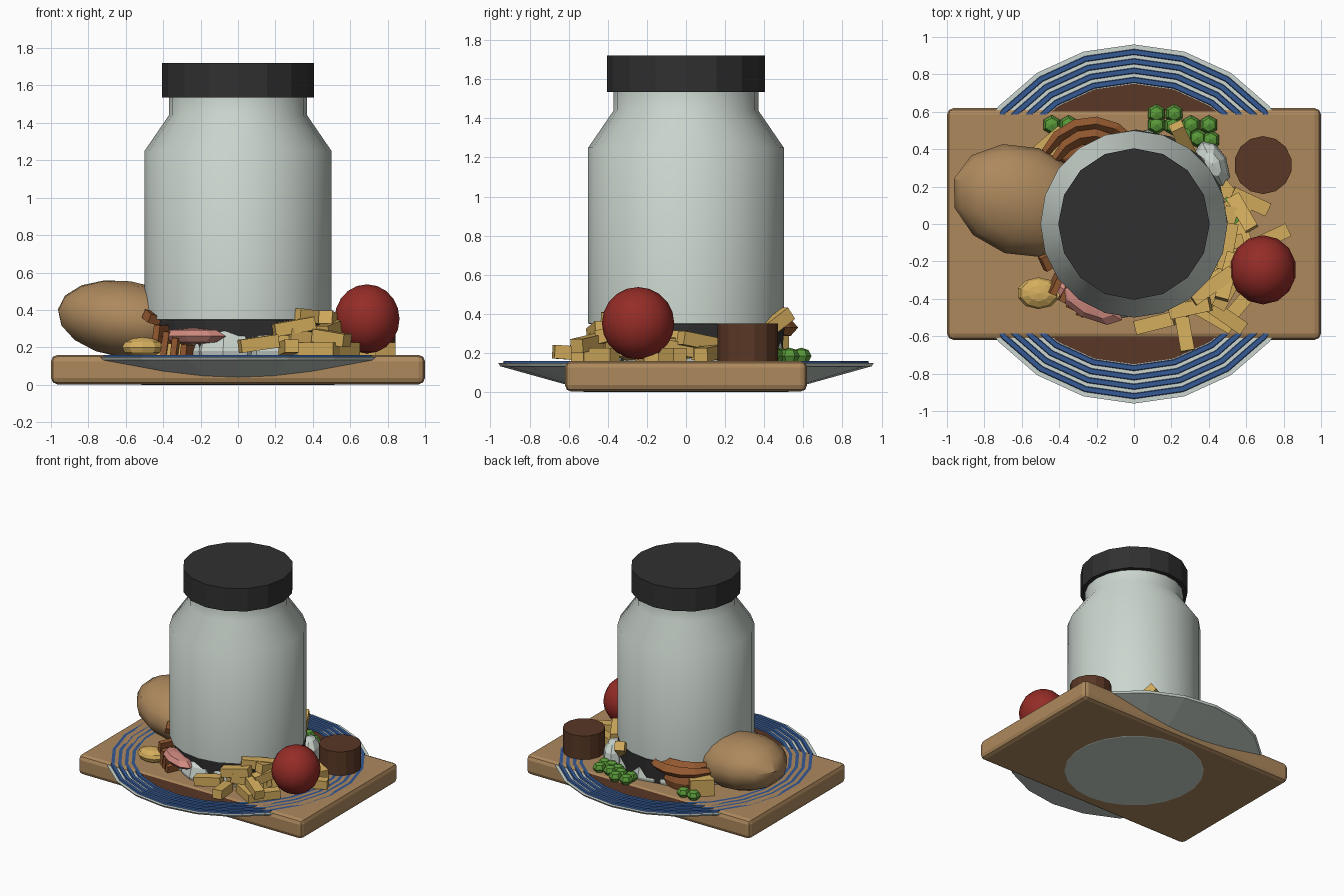
import bpy, bmesh, math, random
from mathutils import Matrix, Vector, Euler

if "Cube" in bpy.data.objects:
    bpy.data.objects.remove(bpy.data.objects["Cube"])

random.seed(4)

def mat(name, c):
    m = bpy.data.materials.new(name)
    m.diffuse_color = (*c, 1)
    m.use_nodes = True
    m.node_tree.nodes["Principled BSDF"].inputs["Base Color"].default_value = m.diffuse_color
    return m

WOOD = mat("tan", (0.42, 0.25, 0.11))
GLASS = mat("pale_grey", (0.60, 0.67, 0.62))
BLACK = mat("black", (0.03, 0.03, 0.03))
BLUE = mat("blue", (0.035, 0.10, 0.30))
BROWN = mat("dark_brown", (0.10, 0.038, 0.018))
RUST = mat("rust_brown", (0.30, 0.10, 0.03))
PINK = mat("pink", (0.62, 0.25, 0.21))
RED = mat("red", (0.30, 0.025, 0.02))
YELLOW = mat("yellow", (0.66, 0.42, 0.11))
GREEN = mat("green", (0.10, 0.32, 0.04))

def finish(name, bm, m, smooth=False):
    bmesh.ops.recalc_face_normals(bm, faces=bm.faces)
    me = bpy.data.meshes.new(name)
    bm.to_mesh(me)
    bm.free()
    me.materials.append(m)
    ob = bpy.data.objects.new(name, me)
    bpy.context.collection.objects.link(ob)
    if smooth:
        bpy.context.view_layer.objects.active = ob
        ob.select_set(True)
        bpy.ops.object.shade_smooth_by_angle(angle=math.radians(35))
        ob.select_set(False)
    return ob

def lathe(name, profile, n, m, loc=(0, 0), closed=False, smooth=False):
    """Revolve (radius, z) points; a closed profile makes a ring, otherwise ends are capped."""
    bm = bmesh.new()
    rings = [[bm.verts.new((loc[0] + r * math.sin(2 * math.pi * i / n),
                            loc[1] + r * math.cos(2 * math.pi * i / n), z))
              for i in range(n)] for r, z in profile]
    pairs = list(zip(rings, rings[1:]))
    if closed:
        pairs.append((rings[-1], rings[0]))
    else:
        bm.faces.new(rings[0])
        bm.faces.new(rings[-1])
    for a, b in pairs:
        for i in range(n):
            j = (i + 1) % n
            bm.faces.new((a[i], a[j], b[j], b[i]))
    return finish(name, bm, m, smooth)

def place(loc, size, rot=(0, 0, 0)):
    e = Euler([math.radians(a) for a in rot])
    return Matrix.LocRotScale(Vector(loc), e, Vector(size))

def ball(name, loc, size, m, seg=12, rings=8, rot=(0, 0, 0), smooth=False):
    bm = bmesh.new()
    bmesh.ops.create_uvsphere(bm, u_segments=seg, v_segments=rings, radius=1,
                              matrix=place(loc, size, rot))
    return finish(name, bm, m, smooth)

def box(name, loc, size, m, rot=(0, 0, 0), bevel=0):
    bm = bmesh.new()
    bmesh.ops.create_cube(bm, size=1, matrix=place(loc, size, rot))
    if bevel:
        bmesh.ops.bevel(bm, geom=bm.edges[:], offset=bevel, segments=2,
                        affect='EDGES', profile=0.5)
    return finish(name, bm, m)

def arc_strip(name, c, r, a0, a1, z, w, h, m, n=7):
    """Curved strip with a tapered diamond section, arched in the middle."""
    bm = bmesh.new()
    prev = None
    for i in range(n + 1):
        t = i / n
        a = math.radians(a0 + (a1 - a0) * t)
        k = 0.35 + 0.65 * math.sin(math.pi * t)
        ring = []
        for dr, dz in ((-w, 0), (0, h), (w, 0), (0, -h)):
            rr = r + dr * k
            ring.append(bm.verts.new((c[0] + rr * math.cos(a), c[1] + rr * math.sin(a), z + dz * k)))
        if prev:
            for q in range(4):
                bm.faces.new((prev[q], prev[(q + 1) % 4], ring[(q + 1) % 4], ring[q]))
        else:
            bm.faces.new(ring)
        prev = ring
    bm.faces.new(prev)
    return finish(name, bm, m)

# Board and striped plate poking out in front and behind
box("board", (0, 0, 0.081), (2, 1.24, 0.158), WOOD, bevel=0.035)
lathe("plate", [(0.52, 0), (0.62, 0.04), (0.95, 0.132), (0.96, 0.148), (0.75, 0.148)], 22, GLASS)
lathe("plate_sauce", [(0.75, 0.14), (0.75, 0.153)], 22, BROWN)
for i, r in enumerate((0.92, 0.87, 0.82, 0.77)):
    lathe(f"plate_stripe_{i}", [(r - 0.018, 0.14), (r - 0.012, 0.16), (r + 0.012, 0.16), (r + 0.018, 0.14)],
          22, BLUE, closed=True)

# Jar and lid
lathe("jar", [(0.47, 0.345), (0.5, 0.35), (0.5, 1.25), (0.37, 1.44), (0.37, 1.56)], 20, GLASS, smooth=True)
lathe("lid", [(0.405, 1.535), (0.405, 1.72)], 16, BLACK)

# Dark core and pale lumps under the jar
lathe("dark_core", [(0.47, 0.15), (0.49, 0.335), (0.49, 0.347)], 16, BLACK, loc=(0.01, 0.015))
for i in range(10):
    a = 2 * math.pi * (i + 0.25) / 10
    ball(f"pale_lump_{i}", (0.36 * math.cos(a), 0.36 * math.sin(a), 0.18), (0.15, 0.18, 0.155),
         GLASS, 8, 6, (0, 0, math.degrees(a)))
ball("pale_lump_back", (0.42, 0.32, 0.19), (0.08, 0.14, 0.14), GLASS, 8, 6, (0, 0, 25))

# Large foods
ball("bread_roll", (-0.60, 0.125, 0.35), (0.385, 0.295, 0.205), WOOD, 12, 8, (0, 8, -18), smooth=True)
ball("tomato", (0.69, -0.245, 0.352), (0.178, 0.185, 0.185), RED, 14, 10, smooth=True)
lathe("brown_cake", [(0.155, 0.15), (0.155, 0.35)], 14, BROWN, loc=(0.69, 0.315))

# Rust strips, mound and ribbed chunk
for i, r in enumerate((0.22, 0.285)):
    arc_strip(f"rust_strip_{i}", (-0.22, 0.25), r, 20, 175, 0.35 - 0.02 * i, 0.04, 0.045, RUST)
ball("rust_mound", (-0.24, 0.38, 0.22), (0.17, 0.12, 0.11), RUST, 10, 6)
for i in range(4):
    box(f"rust_rib_{i}", (-0.41 + 0.05 * i, -0.30 - 0.04 * i, 0.235 - 0.02 * i), (0.035, 0.16, 0.17 - 0.03 * i),
        RUST, (0, 8, -25))
box("rust_crumb", (-0.46, -0.2, 0.36), (0.07, 0.08, 0.05), RUST, (20, 15, 30))

# Pink slice and yellow pieces on the left
ball("pink_slice", (-0.24, -0.42, 0.26), (0.20, 0.085, 0.045), PINK, 8, 4, (0, 0, -28))
ball("yellow_ball", (-0.51, -0.37, 0.2), (0.115, 0.085, 0.055), YELLOW, 10, 6)
box("yellow_wedge", (-0.36, -0.38, 0.19), (0.16, 0.07, 0.06), YELLOW, (0, 0, -20))
box("yellow_chunk", (-0.44, 0.43, 0.22), (0.18, 0.1, 0.14), YELLOW, (0, 0, 40))

# Fries: x, y, z, heading, tilt
fries = [(0.11, -0.53, 0.22, 14, -8), (0.27, -0.58, 0.2, 100, 4), (0.43, -0.5, 0.19, -30, 0),
         (0.36, -0.42, 0.25, 25, 10), (0.50, -0.36, 0.30, 60, -12), (0.30, -0.45, 0.31, 12, -10),
         (0.42, -0.33, 0.36, 35, 6), (0.50, -0.28, 0.34, 75, 10), (0.50, -0.12, 0.28, 80, 0),
         (0.57, -0.03, 0.22, 110, 8), (0.72, -0.08, 0.19, 25, 0), (0.62, 0.12, 0.2, -25, 5),
         (0.58, 0.06, 0.26, 120, 10), (0.56, -0.44, 0.19, 50, 0), (0.50, -0.50, 0.25, -35, 8),
         (0.60, -0.20, 0.19, 10, 0), (0.52, 0.15, 0.2, 130, 0), (0.27, 0.43, 0.33, 115, -35)]
for i, (x, y, z, h, t) in enumerate(fries):
    box(f"fry_{i}", (x, y, z), (random.uniform(0.19, 0.27), 0.075, 0.07), YELLOW, (0, t, h))
for i in range(10):
    a = math.radians(random.uniform(-80, 10))
    box(f"fry_under_{i}", (0.5 * math.cos(a), 0.46 * math.sin(a), random.uniform(0.19, 0.27)),
        (0.2, 0.07, 0.065), YELLOW, (0, random.uniform(-12, 12), random.uniform(0, 180)))

# Peas behind the jar and a thin leaf at the right
peas = [(-0.44, 0.53), (-0.35, 0.53), (0.12, 0.59), (0.215, 0.59), (0.12, 0.53), (0.21, 0.525),
        (0.305, 0.53), (0.40, 0.53), (0.34, 0.46), (0.41, 0.45), (0.27, 0.48)]
for i, (x, y) in enumerate(peas):
    ball(f"pea_{i}", (x, y, 0.185), (0.052, 0.052, 0.042), GREEN, 6, 4)
for s in (-1, 1):
    box(f"leaf_{s}", (0.535, 0.05 + 0.045 * s, 0.25), (0.13, 0.02, 0.05), GREEN, (0, 0, -45 * s))
